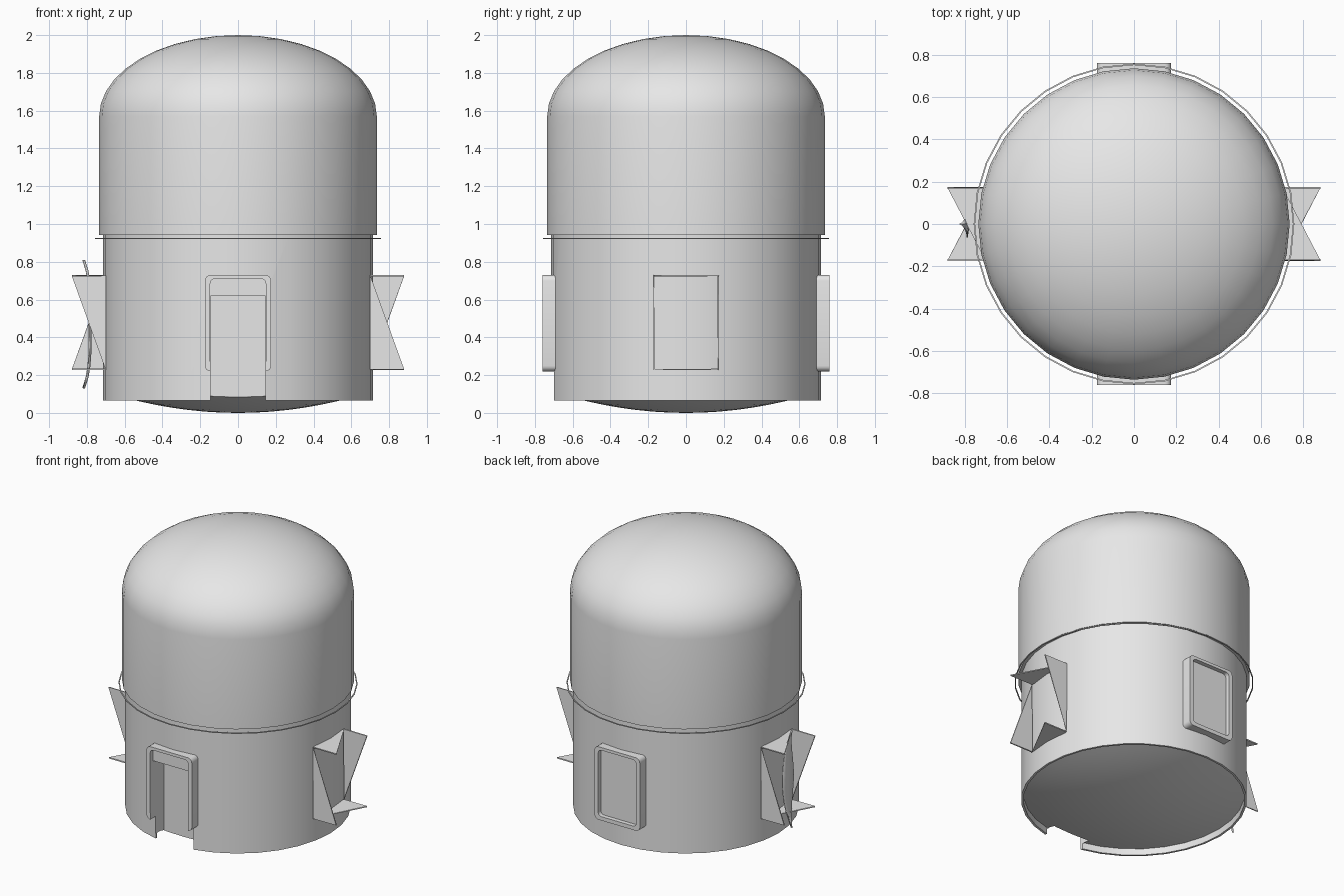
import bpy, bmesh, math
from math import sin, cos, pi, radians
from mathutils import Matrix

if "Cube" in bpy.data.objects:
    bpy.data.objects.remove(bpy.data.objects["Cube"], do_unlink=True)

grey = bpy.data.materials.new("plain_grey")
grey.use_nodes = True
grey.diffuse_color = (0.8, 0.8, 0.8, 1)
grey.node_tree.nodes["Principled BSDF"].inputs["Base Color"].default_value = (0.8, 0.8, 0.8, 1)

SIDES = 32


def finish(name, bm, recalc=True):
    bmesh.ops.remove_doubles(bm, verts=bm.verts, dist=1e-5)
    if recalc:
        bmesh.ops.recalc_face_normals(bm, faces=bm.faces)
    mesh = bpy.data.meshes.new(name)
    bm.to_mesh(mesh)
    bm.free()
    mesh.materials.append(grey)
    obj = bpy.data.objects.new(name, mesh)
    bpy.context.collection.objects.link(obj)
    return obj


def activate(obj):
    bpy.ops.object.select_all(action='DESELECT')
    obj.select_set(True)
    bpy.context.view_layer.objects.active = obj


def smooth(obj):
    activate(obj)
    bpy.ops.object.shade_smooth_by_angle(angle=radians(35))


def lathe(name, profile, closed=False):
    """Turn a list of (radius, height) points around the z axis."""
    bm = bmesh.new()
    verts = [bm.verts.new((r, 0, z)) for r, z in profile]
    pairs = list(zip(verts, verts[1:] + verts[:1]))
    edges = [bm.edges.new(p) for p in (pairs if closed else pairs[:-1])]
    bmesh.ops.spin(bm, geom=verts + edges, axis=(0, 0, 1), cent=(0, 0, 0),
                   angle=2 * pi, steps=SIDES, use_merge=True)
    return finish(name, bm)


def box(name, x, y, z):
    bm = bmesh.new()
    bmesh.ops.create_cube(bm, size=1)
    for v in bm.verts:
        v.co = [r[0] if c < 0 else r[1] for c, r in zip(v.co, (x, y, z))]
    return finish(name, bm)


def cut(obj, cutter):
    mod = obj.modifiers.new("opening", 'BOOLEAN')
    mod.operation = 'DIFFERENCE'
    mod.solver = 'EXACT'
    mod.object = cutter
    activate(obj)
    bpy.ops.object.modifier_apply(modifier=mod.name)


# Main shells: domed top, thin cylindrical wall, shallow bowl below, trim ring
R, SHOULDER, TOP = 0.735, 1.57, 2.0
arc = [(R * cos(a), SHOULDER + (TOP - SHOULDER) * sin(a))
       for a in (i * pi / 20 for i in range(11))]
dome = lathe("dome", [(0, 0.942), (R, 0.942)] + arc[:-1] + [(0, TOP)])
wall = lathe("body_wall", [(0.715, 0.065), (0.715, 0.945), (0.7, 0.945), (0.7, 0.065)], True)
bowl_curve = [(0.7 * i / 8, 0.11 * (i / 8) ** 2) for i in range(9)]
bowl = lathe("bottom_bowl", bowl_curve + [(0, 0.112)])
ring = lathe("trim_ring", [(0.75, 0.92), (0.757, 0.92), (0.757, 0.926), (0.75, 0.926)], True)


# Raised frames with a recessed panel, front and back
def rounded_loop(bm, half, low, high, radius, y):
    loop = []
    corners = ((half, high, 0), (-half, high, 1), (-half, low, 2), (half, low, 3))
    for cx, cz, quarter in corners:
        ox = cx - math.copysign(radius, cx)
        oz = cz - radius if cz == high else cz + radius
        for i in range(5):
            a = (quarter + i / 4) * pi / 2
            loop.append(bm.verts.new((ox + radius * cos(a), y, oz + radius * sin(a))))
    return loop


def panel_frame(name, side):
    bm = bmesh.new()
    loops = [rounded_loop(bm, 0.175, 0.22, 0.73, 0.03, side * 0.67),
             rounded_loop(bm, 0.175, 0.22, 0.73, 0.03, side * 0.76),
             rounded_loop(bm, 0.147, 0.247, 0.71, 0.025, side * 0.76),
             rounded_loop(bm, 0.147, 0.247, 0.71, 0.025, side * 0.73)]
    for a, b in zip(loops, loops[1:]):
        for i in range(len(a)):
            j = (i + 1) % len(a)
            bm.faces.new((a[i], a[j], b[j], b[i]))
    bm.faces.new(loops[0])
    bm.faces.new(loops[-1])
    return finish(name, bm)


front_frame = panel_frame("front_frame", -1)
back_frame = panel_frame("back_frame", 1)

# Doorway cut through the front, with a shallow niche behind it
cutter = box("doorway_cutter", (-0.146, 0.146), (-0.9, -0.61), (-0.1, 0.62))
cutter.hide_render = True
for part in (wall, front_frame, bowl):
    cut(part, cutter)
bpy.data.objects.remove(cutter, do_unlink=True)

niche = box("door_niche", (-0.146, 0.146), (-0.7, -0.61), (0.1, 0.62))
bm = bmesh.new()
bm.from_mesh(niche.data)
open_faces = [f for f in bm.faces if f.normal.y < -0.9 or f.normal.z < -0.9]
bmesh.ops.delete(bm, geom=open_faces, context='FACES')
bmesh.ops.reverse_faces(bm, faces=bm.faces)
bm.to_mesh(niche.data)
bm.free()

for part in (dome, wall, bowl, ring, front_frame, back_frame):
    smooth(part)


# Side fins: four triangles in a pinwheel around a square, repeated on both sides
def side_fins(name, turn):
    bm = bmesh.new()
    near, far, w, low, high = 0.7, 0.88, 0.17, 0.23, 0.725
    corners = [(-w, low), (w, low), (w, high), (-w, high)]
    for i in range(4):
        a, b = corners[i], corners[(i + 1) % 4]
        bm.faces.new([bm.verts.new(p) for p in
                      ((near, *a), (near, *b), (far, *b))])
    # each corner tip belongs to the wall that ends there
    bmesh.ops.transform(bm, matrix=Matrix.Rotation(turn, 4, 'Z'), verts=bm.verts)
    mesh_obj = finish(name, bm, recalc=False)
    mod = mesh_obj.modifiers.new("thickness", 'SOLIDIFY')
    mod.thickness = 0.008
    mod.offset = 0
    return mesh_obj


side_fins("left_fins", 0)
side_fins("right_fins", pi)

# Thin curved leaf standing among the right fins
bm = bmesh.new()
STEPS = 12
rows = []
for i in range(STEPS + 1):
    t = 2 * i / STEPS - 1
    half = 0.062 * (1 - abs(t) ** 1.5) + 0.002
    x = -0.775 - 0.035 * t ** 4
    z = 0.47 + 0.34 * t
    rows.append([bm.verts.new((x - dx, y, z))
                 for y, dx in ((-half, 0.01), (0, 0), (half, 0.01))])
for a, b in zip(rows, rows[1:]):
    for k in range(2):
        bm.faces.new((a[k], b[k], b[k + 1], a[k + 1]))
leaf = finish("right_leaf", bm)
thick = leaf.modifiers.new("thickness", 'SOLIDIFY')
thick.thickness = 0.006
smooth(leaf)
